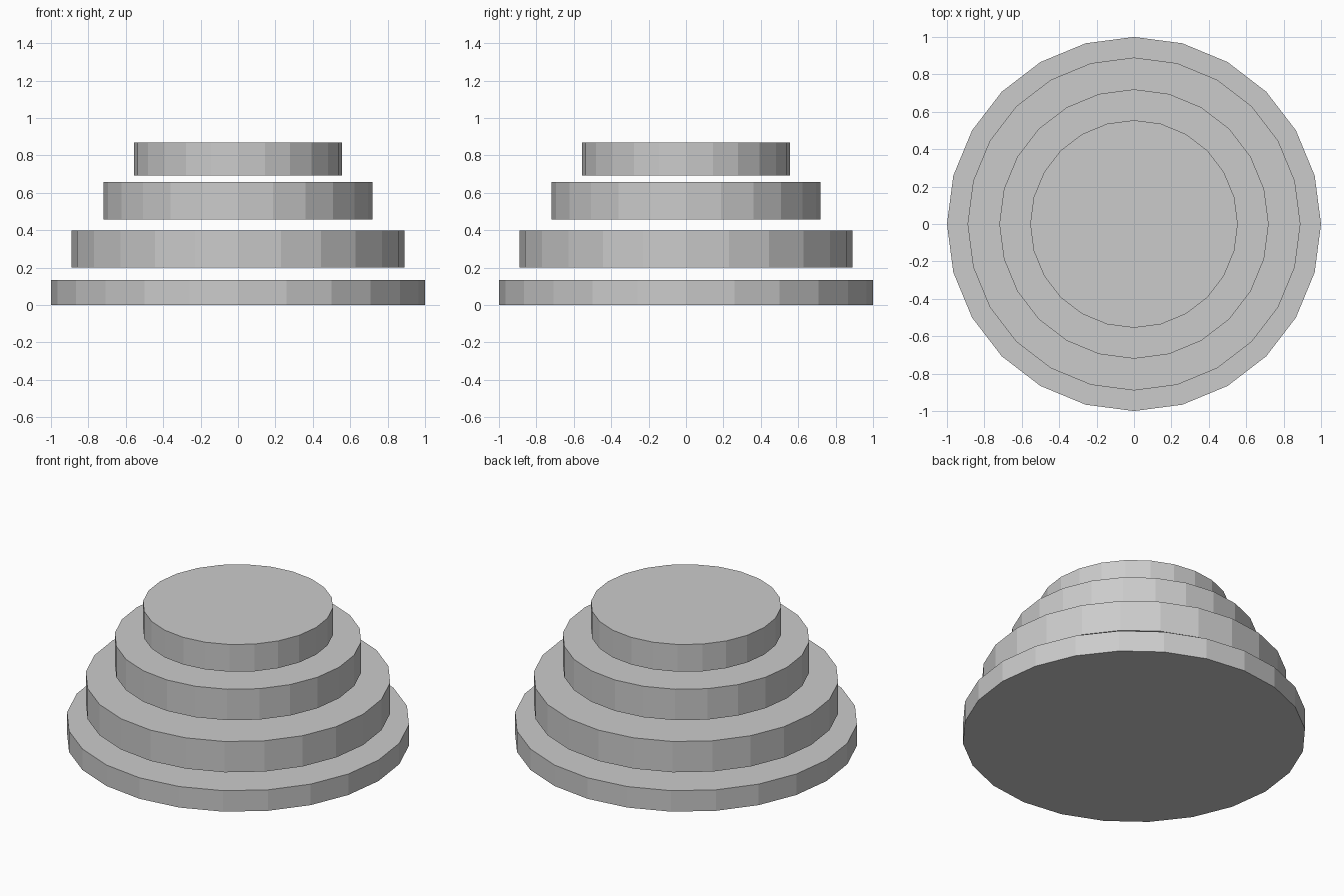
import bpy

if "Cube" in bpy.data.objects:
    bpy.data.objects.remove(bpy.data.objects["Cube"])

SIDES = 24


def disc(name, radius, z_low, z_high):
    """Flat-faced closed disc with vertices on the x and y axes."""
    bpy.ops.mesh.primitive_cylinder_add(
        vertices=SIDES, radius=radius, depth=z_high - z_low,
        location=(0, 0, (z_low + z_high) / 2))
    bpy.context.object.name = name


# Four floating tiers, stacked with narrow gaps between them
tiers = [
    ("base_tier", 1.0, 0.0, 0.135),
    ("lower_tier", 0.89, 0.202, 0.40),
    ("upper_tier", 0.72, 0.458, 0.657),
    ("top_tier", 0.555, 0.693, 0.868),
]
for tier in tiers:
    disc(*tier)
